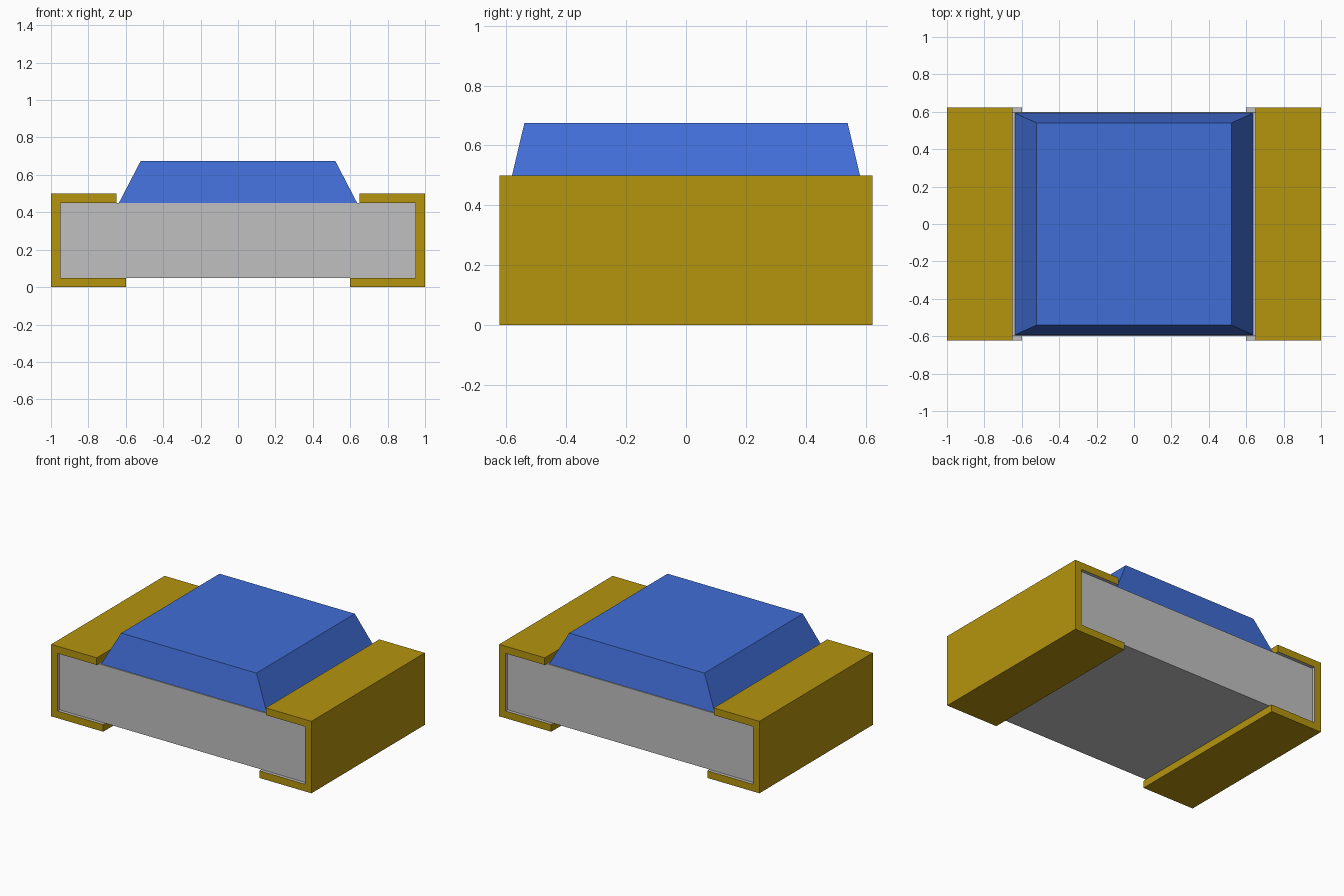
import bpy

cube = bpy.data.objects.get("Cube")
if cube:
    bpy.data.objects.remove(cube)


def linear(c):
    c /= 255
    return c / 12.92 if c <= 0.04045 else ((c + 0.055) / 1.055) ** 2.4


def material(name, rgb):
    m = bpy.data.materials.new(name)
    col = [linear(c) for c in rgb] + [1.0]
    m.diffuse_color = col
    m.use_nodes = True
    bsdf = next(n for n in m.node_tree.nodes if n.type == 'BSDF_PRINCIPLED')
    bsdf.inputs["Base Color"].default_value = col
    bsdf.inputs["Roughness"].default_value = 0.6
    return m


GREY = material("ceramic grey", (192, 192, 192))
GOLD = material("terminal gold", (181, 148, 14))
BLUE = material("coating blue", (65, 109, 213))


def make(name, verts, faces, mats):
    mesh = bpy.data.meshes.new(name)
    mesh.from_pydata(verts, [], faces)
    for m in mats:
        mesh.materials.append(m)
    ob = bpy.data.objects.new(name, mesh)
    bpy.context.scene.collection.objects.link(ob)
    return ob


def frustum(name, lower, upper, mat):
    """Box tapering between two (half x, half y, z) rectangles."""
    verts = [(sx * hx, sy * hy, z) for hx, hy, z in (lower, upper)
             for sx, sy in ((-1, -1), (1, -1), (1, 1), (-1, 1))]
    faces = [(3, 2, 1, 0), (4, 5, 6, 7)]
    faces += [(i, (i + 1) % 4, (i + 1) % 4 + 4, i + 4) for i in range(4)]
    return make(name, verts, faces, [mat])


def terminal(name, side):
    """C-shaped end cap: a profile in x-z extruded along y, lined in grey."""
    profile = [(0.60, 0), (1, 0), (1, 0.5), (0.65, 0.5),
               (0.65, 0.45), (0.95, 0.45), (0.95, 0.05), (0.60, 0.05)]
    n, hy = len(profile), 0.6225
    verts = [(side * x, y, z) for y in (-hy, hy) for x, z in profile]
    # Each rim is three quads: lower lip, outer wall, upper lip
    rim = [(0, 1, 6, 7), (1, 2, 5, 6), (2, 3, 4, 5)]
    faces = list(rim) + [tuple(i + n for i in reversed(f)) for f in rim]
    faces += [(i, i + n, (i + 1) % n + n, (i + 1) % n) for i in range(n)]
    if side < 0:
        faces = [tuple(reversed(f)) for f in faces]
    ob = make(name, verts, faces, [GOLD, GREY])
    # Inner lining: upper lip underside, inside wall and floor
    for i in (4, 5, 6):
        ob.data.polygons[6 + i].material_index = 1
    return ob


# Ceramic body
frustum("ceramic_body", (0.95, 0.60, 0.05), (0.95, 0.60, 0.45), GREY)

# Tapered protective coating on top
frustum("top_coating", (0.637, 0.593, 0.45), (0.52, 0.54, 0.675), BLUE)

# Metal end caps
terminal("left_terminal", 1)
terminal("right_terminal", -1)
